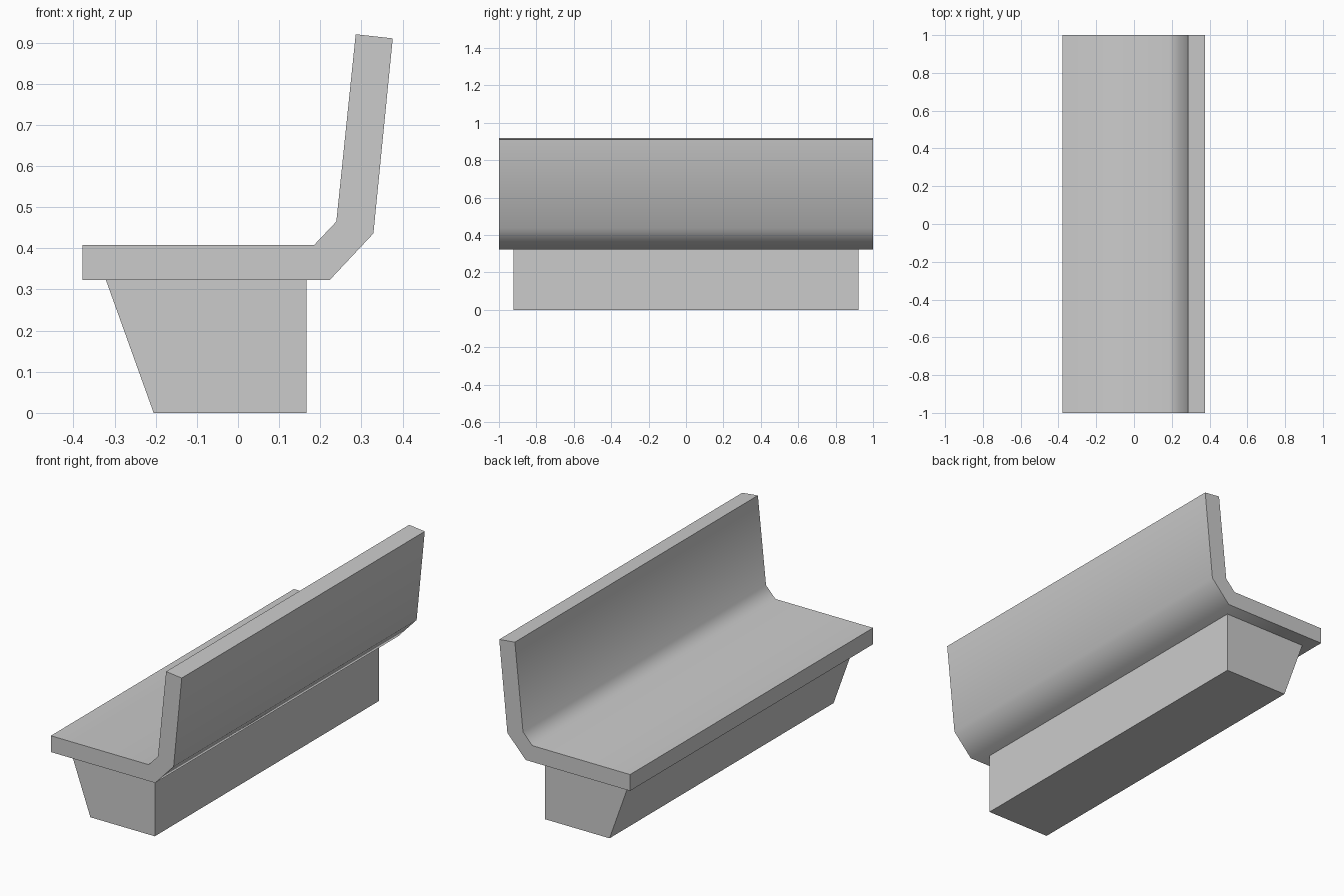
import bpy
import bmesh
import math

cube = bpy.data.objects.get("Cube")
if cube:
    bpy.data.objects.remove(cube, do_unlink=True)

grey = bpy.data.materials.new("light grey")
grey.use_nodes = True
colour = (0.6, 0.6, 0.6, 1)
grey.diffuse_color = colour
grey.node_tree.nodes["Principled BSDF"].inputs["Base Color"].default_value = colour


def extrude_profile(name, profile, half_length):
    """Sweep an x-z outline along y, centred on the origin."""
    bm = bmesh.new()
    face = bm.faces.new([bm.verts.new((x, -half_length, z)) for x, z in profile])
    swept = bmesh.ops.extrude_face_region(bm, geom=[face], use_keep_orig=True)
    moved = [v for v in swept["geom"] if isinstance(v, bmesh.types.BMVert)]
    bmesh.ops.translate(bm, verts=moved, vec=(0, 2 * half_length, 0))
    bmesh.ops.recalc_face_normals(bm, faces=bm.faces)
    mesh = bpy.data.meshes.new(name)
    bm.to_mesh(mesh)
    bm.free()
    mesh.materials.append(grey)
    obj = bpy.data.objects.new(name, mesh)
    bpy.context.collection.objects.link(obj)
    return obj


# Plinth with a sloped face below the seat edge
extrude_profile("plinth", [(-0.205, 0), (0.166, 0), (0.166, 0.323), (-0.321, 0.323)], 0.922)

# Seat and backrest as one bent slab, smooth across the bend
seat = extrude_profile("seat_and_backrest", [
    (-0.378, 0.323), (0.223, 0.323), (0.329, 0.436), (0.376, 0.91),
    (0.286, 0.92), (0.239, 0.465), (0.185, 0.408), (-0.378, 0.408)], 1.0)
bpy.ops.object.select_all(action="DESELECT")
seat.select_set(True)
bpy.context.view_layer.objects.active = seat
bpy.ops.object.shade_smooth_by_angle(angle=math.radians(50))
